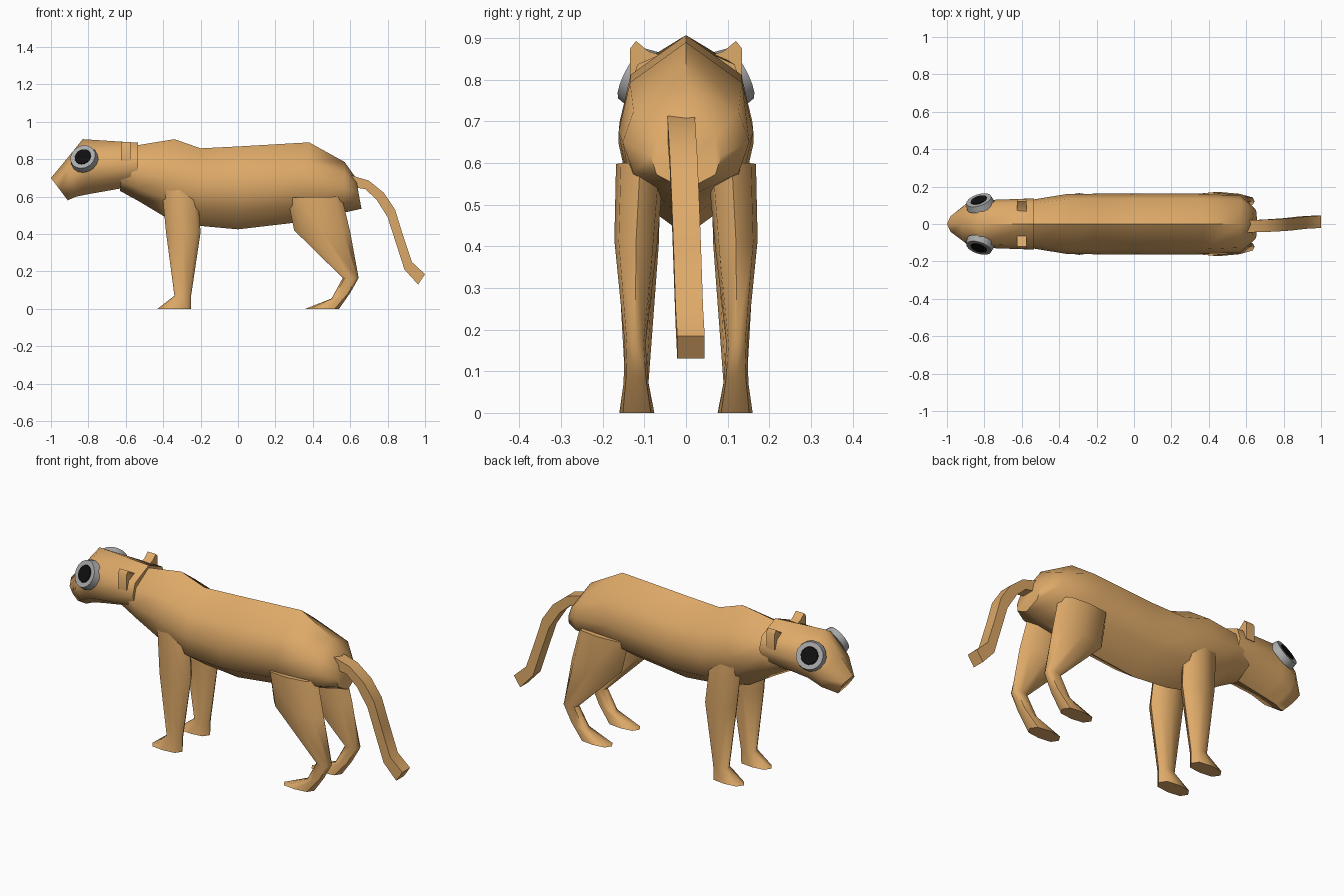
import bpy, bmesh, math
from mathutils import Vector

if "Cube" in bpy.data.objects:
    bpy.data.objects.remove(bpy.data.objects["Cube"])

def material(name, rgb):
    m = bpy.data.materials.new(name)
    m.diffuse_color = (*rgb, 1)
    m.use_nodes = True
    m.node_tree.nodes["Principled BSDF"].inputs["Base Color"].default_value = m.diffuse_color
    return m

TAN = material("tan", (0.73, 0.40, 0.14))
GREY = material("grey", (0.40, 0.40, 0.40))
BLACK = material("black", (0.005, 0.005, 0.005))

def finish(bm, name, mat, angle=55):
    bmesh.ops.recalc_face_normals(bm, faces=bm.faces)
    me = bpy.data.meshes.new(name)
    bm.to_mesh(me)
    bm.free()
    ob = bpy.data.objects.new(name, me)
    bpy.context.collection.objects.link(ob)
    me.materials.append(mat)
    bpy.ops.object.select_all(action='DESELECT')
    ob.select_set(True)
    bpy.context.view_layer.objects.active = ob
    bpy.ops.object.shade_smooth_by_angle(angle=math.radians(angle))
    return ob

def octagon(a, b):
    return [(1, 0), (a, b), (0, 1), (-a, b), (-1, 0), (-a, -b), (0, -1), (a, -b)]

BOX = [(1, 1), (-1, 1), (-1, -1), (1, -1)]

def loft(name, rings, section, side=1, angle=55):
    """Each ring: first edge x, z, second edge x, z, centre y, half width."""
    bm = bmesh.new()
    loops = []
    for x0, z0, x1, z1, yc, hw in rings:
        mx, mz, dx, dz = (x0 + x1) / 2, (z0 + z1) / 2, (x0 - x1) / 2, (z0 - z1) / 2
        loops.append([bm.verts.new((mx + u * dx, side * (yc + v * hw), mz + u * dz))
                      for u, v in section])
    n = len(section)
    for a, b in zip(loops, loops[1:]):
        for i in range(n):
            j = (i + 1) % n
            bm.faces.new((a[i], a[j], b[j], b[i]))
    bm.faces.new(loops[0])
    bm.faces.new(loops[-1])
    return finish(bm, name, TAN, angle)

# Body
loft("body", [
    (-.62, .85, -.63, .63, 0, .11),
    (-.535, .875, -.53, .575, 0, .132),
    (-.34, .907, -.38, .485, 0, .16),
    (-.20, .858, -.20, .443, 0, .162),
    (0, .868, 0, .425, 0, .162),
    (.38, .89, .30, .46, 0, .162),
    (.57, .785, .57, .515, 0, .152),
    (.63, .70, .66, .535, 0, .085)], octagon(.55, .83))

# Head
loft("head", [
    (-1.0, .70, -.91, .58, 0, .05),
    (-.925, .79, -.865, .60, 0, .11),
    (-.83, .907, -.80, .613, 0, .127),
    (-.535, .888, -.535, .66, 0, .137)], octagon(.55, .85))

# Tail
loft("tail", [
    (.60, .715, .62, .65, -.012, .033),
    (.70, .685, .68, .64, -.010, .033),
    (.78, .62, .74, .585, -.006, .033),
    (.84, .53, .80, .49, -.002, .033),
    (.88, .40, .845, .35, .003, .033),
    (.93, .25, .89, .21, .008, .033),
    (1.0, .185, .963, .13, .012, .033)], BOX, angle=40)

LEG = octagon(.75, .8)
EAR = [(.06, .80), (.065, .86), (.09, .868), (.12, .893), (.134, .875), (.134, .79)]

def disc(name, mat, centre, normal, radius, depth):
    bm = bmesh.new()
    bmesh.ops.create_cone(bm, cap_ends=True, segments=16, radius1=radius,
                          radius2=radius * .9, depth=depth)
    rot = Vector(normal).to_track_quat('Z', 'Y').to_matrix().to_4x4()
    bm.transform(rot)
    bmesh.ops.translate(bm, verts=bm.verts, vec=centre)
    return finish(bm, name, mat, 30)

for side, tag in ((-1, "right"), (1, "left")):
    # Legs
    loft("front_leg_" + tag, [
        (-.41, .67, -.215, .60, .105, .045),
        (-.385, .41, -.20, .41, .115, .05),
        (-.34, .07, -.25, .075, .118, .028),
        (-.43, 0, -.25, 0, .118, .042)], LEG, side)
    loft("hind_leg_" + tag, [
        (.265, .595, .555, .60, .11, .058),
        (.30, .42, .60, .41, .12, .052),
        (.56, .165, .645, .165, .122, .025),
        (.50, .055, .60, .085, .12, .03),
        (.36, 0, .54, 0, .118, .042)], LEG, side)

    # Ear
    bm = bmesh.new()
    face = bm.faces.new([bm.verts.new((-.625, side * y, z)) for y, z in EAR])
    ext = bmesh.ops.extrude_face_region(bm, geom=[face])
    new = [v for v in ext["geom"] if isinstance(v, bmesh.types.BMVert)]
    bmesh.ops.translate(bm, verts=new, vec=(.05, 0, 0))
    finish(bm, "ear_" + tag, TAN, 40)

    # Eye
    normal = Vector((-.28, side * .85, .45)).normalized()
    centre = Vector((-.825, side * .113, .805))
    disc("eye_" + tag, GREY, centre, normal, .077, .035)
    disc("pupil_" + tag, BLACK, centre + normal * .017, normal, .048, .008)
